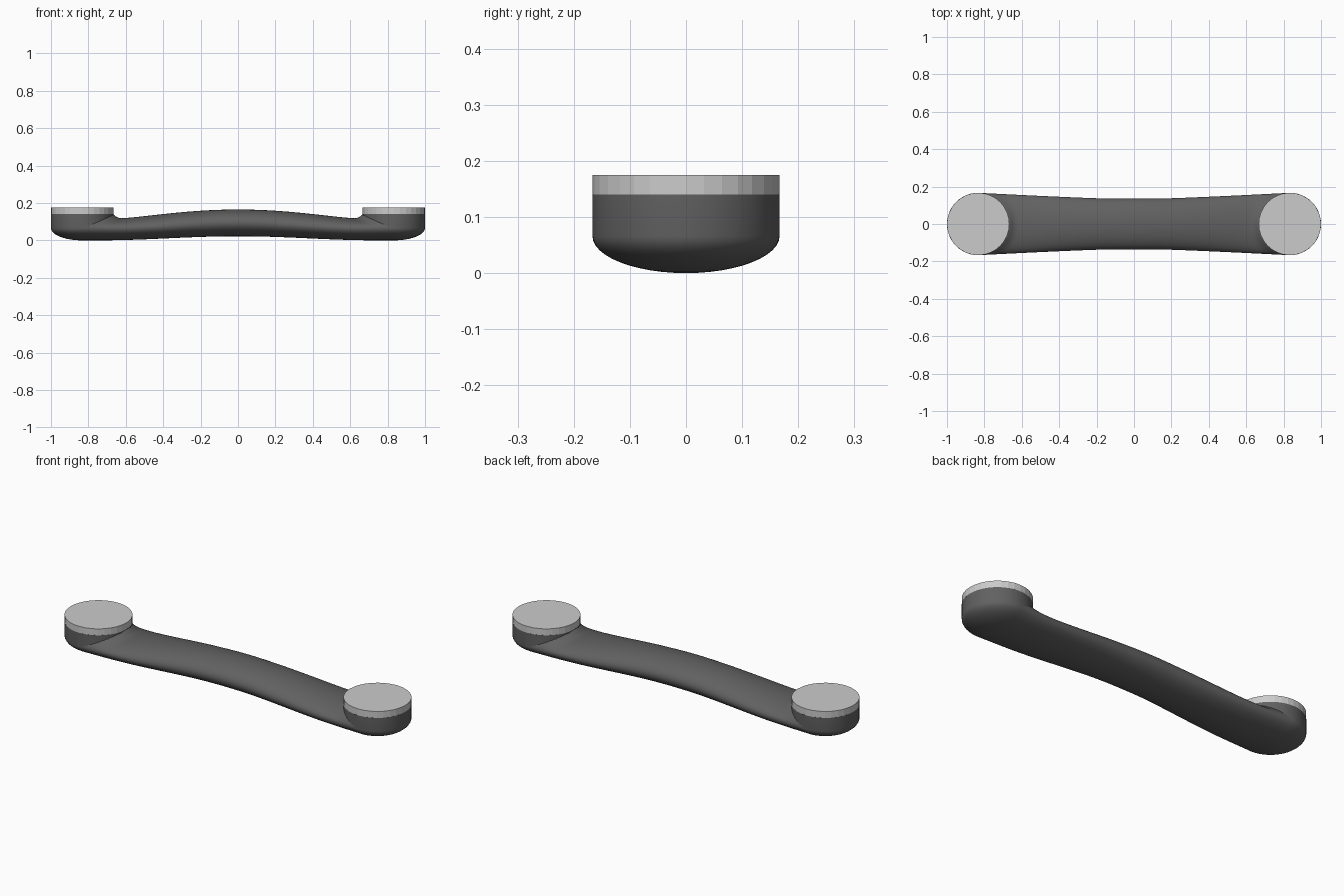
import bpy, bmesh
from math import sin, cos, pi, hypot

if "Cube" in bpy.data.objects:
    bpy.data.objects.remove(bpy.data.objects["Cube"])

R, CX, MID = 0.1667, 0.8333, 0.066   # boss radius, boss centre, widest height
BOSS_TOP, TOP = 0.14, 0.175
SEG, N = 48, 120


def section(x):
    """Half width, mid height, bottom and top of the bar at x."""
    a = abs(x)
    k = max(0, a - 0.15) / (CX - 0.15)
    w = 0.136 + (R - 0.136) * k ** 1.15
    bot = 0.011 * (1 + cos(pi * min(a / 0.75, 1)))
    top = 0.117 + 0.048 * max(0, 1 - (a / 0.65) ** 2) ** 1.5
    m = min(a / CX, 1) ** 2
    mid = (bot + top) / 2 * (1 - m) + MID * m
    return w, mid, bot, top


def bar_point(x, t):
    w, mid, bot, top = section(x)
    y, s = w * cos(t), sin(t)
    z = mid + s * ((top - mid) if s > 0 else (mid - bot))
    if s > 0:   # small fillet climbing into the round boss
        d = max(0, hypot(abs(x) - CX, y) - R)
        z += 0.022 * s * max(0, 1 - d / 0.045) ** 2
    return x, y, z


bm = bmesh.new()

# arched bar lofted between the boss centres, open where the bosses cover it
rings = []
for i in range(N + 1):
    x = -CX + 2 * CX * i / N
    rings.append([bm.verts.new(bar_point(x, 2 * pi * j / SEG)) for j in range(SEG)])
for i in range(N):
    for j in range(SEG):
        k = (j + 1) % SEG
        q = (rings[i][j], rings[i][k], rings[i + 1][k], rings[i + 1][j])
        hidden = j < SEG // 2 and all(
            hypot(abs(v.co.x) - CX, v.co.y) < R - 0.004 for v in q)
        if not hidden:
            bm.faces.new(q)

# rounded end bosses: full dome outside, only the upper wall inside
profile = [(R * sin(pi / 2 * j / 12), MID * (1 - cos(pi / 2 * j / 12))) for j in range(13)]
profile.append((R, BOSS_TOP))
for side in (-1, 1):
    cols = [[bm.verts.new((side * CX + r * cos(2 * pi * k / SEG), r * sin(2 * pi * k / SEG), z))
             for r, z in profile] for k in range(SEG)]
    for k in range(SEG):
        a, b = cols[k], cols[(k + 1) % SEG]
        outer = side * cos(2 * pi * (k + 0.5) / SEG) > 0
        for j in range(len(profile) - 1):
            if not outer and j < len(profile) - 2:
                continue
            if j == 0:
                bm.faces.new((a[0], b[1], a[1]))
            else:
                bm.faces.new((a[j], b[j], b[j + 1], a[j + 1]))
loose = [v for v in bm.verts if not v.link_faces]
bmesh.ops.delete(bm, geom=loose, context='VERTS')
bmesh.ops.remove_doubles(bm, verts=bm.verts, dist=0.0005)

mesh = bpy.data.meshes.new("handle_body")
bm.to_mesh(mesh)
bm.free()
body = bpy.data.objects.new("handle_body", mesh)
bpy.context.collection.objects.link(body)
dark = bpy.data.materials.new("dark_grey")
dark.diffuse_color = (0.12, 0.12, 0.12, 1)
dark.use_nodes = True
dark.node_tree.nodes["Principled BSDF"].inputs["Base Color"].default_value = dark.diffuse_color
mesh.materials.append(dark)
bpy.context.view_layer.objects.active = body
body.select_set(True)
bpy.ops.object.shade_smooth_by_angle(angle=0.7)

# flat mounting discs
for side, name in ((-1, "left_mounting_disc"), (1, "right_mounting_disc")):
    bpy.ops.mesh.primitive_cylinder_add(
        vertices=32, radius=R, depth=TOP - BOSS_TOP,
        location=(side * CX, 0, (TOP + BOSS_TOP) / 2))
    bpy.context.object.name = name
